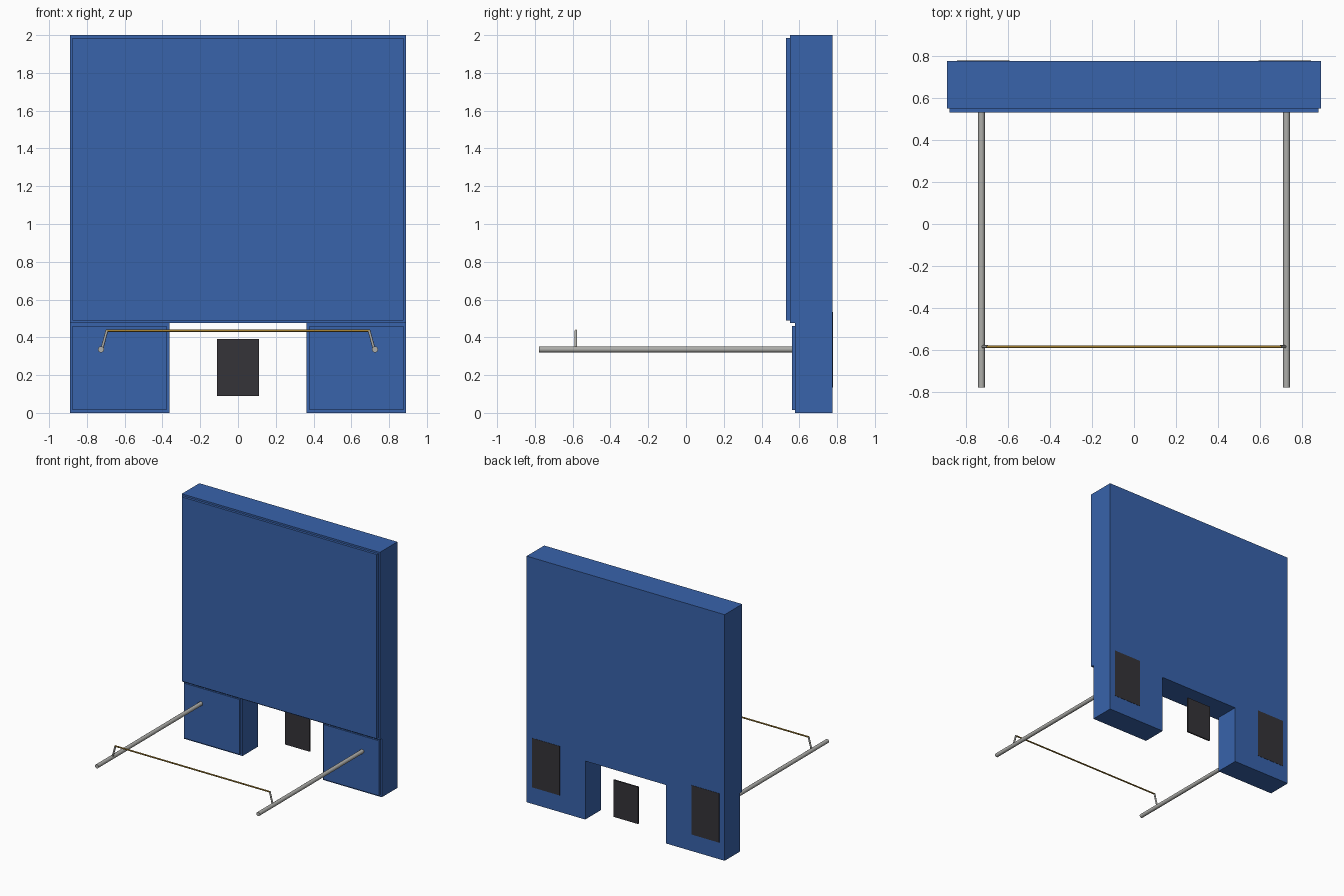
import bpy, bmesh
from mathutils import Vector

if "Cube" in bpy.data.objects:
    bpy.data.objects.remove(bpy.data.objects["Cube"])


def material(name, rgb):
    m = bpy.data.materials.new(name)
    m.diffuse_color = (*rgb, 1)
    m.use_nodes = True
    m.node_tree.nodes["Principled BSDF"].inputs["Base Color"].default_value = m.diffuse_color
    return m


BLUE = material("cabinet_blue", (0.04, 0.125, 0.41))
DARK = material("vent_dark", (0.035, 0.033, 0.04))
GREY = material("rail_grey", (0.42, 0.42, 0.40))
GOLD = material("bar_gold", (0.36, 0.21, 0.03))


def finish(name, bm, mat):
    bmesh.ops.recalc_face_normals(bm, faces=bm.faces)
    me = bpy.data.meshes.new(name)
    bm.to_mesh(me)
    bm.free()
    me.materials.append(mat)
    ob = bpy.data.objects.new(name, me)
    bpy.context.collection.objects.link(ob)
    return ob


def box(name, x, y, z, mat):
    """Box from (min, max) pairs on each axis."""
    bm = bmesh.new()
    bmesh.ops.create_cube(bm, size=1)
    for v in bm.verts:
        v.co = [lo + (c + 0.5) * (hi - lo) for c, (lo, hi) in zip(v.co, (x, y, z))]
    return finish(name, bm, mat)


def rod(name, a, b, radius, mat, sides=16):
    """Capped cylinder between two points, smooth round the side."""
    a, b = Vector(a), Vector(b)
    bm = bmesh.new()
    bmesh.ops.create_cone(bm, cap_ends=True, segments=sides,
                          radius1=radius, radius2=radius, depth=(b - a).length)
    rot = (b - a).to_track_quat('Z', 'Y')
    for v in bm.verts:
        v.co = rot @ v.co + (a + b) / 2
    for f in bm.faces:
        f.smooth = len(f.verts) == 4
    ob = finish(name, bm, mat)
    for e in ob.data.edges:
        va, vb = (ob.data.vertices[i].co for i in e.vertices)
        e.use_edge_sharp = abs((va - vb).dot((b - a).normalized())) < 1e-5
    return ob


# Upper cabinet and its front door
BACK = 0.775
box("upper_cabinet", (-0.89, 0.89), (0.55, BACK), (0.475, 2.0), BLUE)
box("upper_door", (-0.876, 0.876), (0.53, 0.55), (0.489, 1.986), BLUE)

for side, s in (("left", -1), ("right", 1)):
    def span(a, b):
        return tuple(sorted((s * a, s * b)))

    # Lower leg cabinet with door and rear vent
    box(side + "_leg_cabinet", span(0.363, 0.89), (0.576, BACK), (0, 0.475), BLUE)
    box(side + "_leg_door", span(0.378, 0.876), (0.56, 0.576), (0.014, 0.461), BLUE)
    box(side + "_rear_vent", span(0.592, 0.842), (BACK - 0.005, BACK + 0.002),
        (0.135, 0.535), DARK)

    # Forward rail and the leaning post that holds the cross bar
    rod(side + "_rail", (s * 0.725, -0.778, 0.336), (s * 0.725, 0.57, 0.336), 0.016, GREY)
    rod(side + "_post", (s * 0.721, -0.583, 0.336), (s * 0.694, -0.583, 0.436), 0.007, GREY, 12)

# Cross bar between the posts
rod("cross_bar", (-0.698, -0.583, 0.435), (0.698, -0.583, 0.435), 0.006, GOLD, 12)

# Middle vent panel in the gap between the legs
box("middle_vent", (-0.11, 0.11), (0.763, BACK), (0.09, 0.39), DARK)
